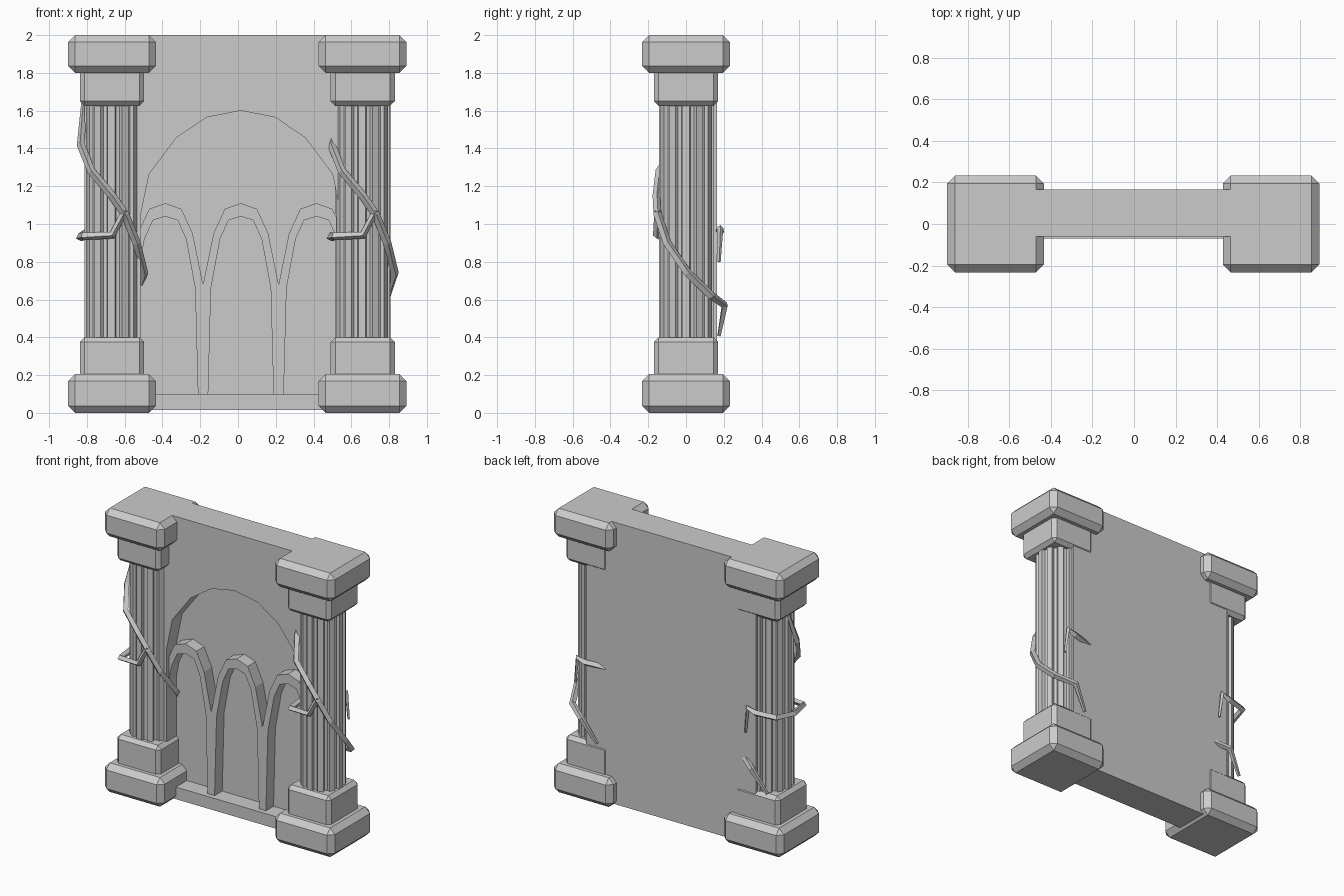
import bpy, bmesh, math

if "Cube" in bpy.data.objects:
    bpy.data.objects.remove(bpy.data.objects["Cube"])

COLUMN_X = (-0.667, 0.66)
MID = 0.015          # arches are centred slightly right of the origin


def add_mesh(name, bm):
    bmesh.ops.recalc_face_normals(bm, faces=bm.faces[:])
    me = bpy.data.meshes.new(name)
    bm.to_mesh(me)
    bm.free()
    ob = bpy.data.objects.new(name, me)
    bpy.context.collection.objects.link(ob)
    return ob


def extrude(name, pts, offset):
    """Closed outline of 3D points pushed along an offset."""
    bm = bmesh.new()
    face = bm.faces.new([bm.verts.new(p) for p in pts])
    geo = bmesh.ops.extrude_face_region(bm, geom=[face])["geom"]
    bmesh.ops.translate(bm, vec=offset,
                        verts=[v for v in geo if isinstance(v, bmesh.types.BMVert)])
    return add_mesh(name, bm)


def panel(name, xz, y0, y1):
    return extrude(name, [(x, y0, z) for x, z in xz], (0, y1 - y0, 0))


def block(name, lo, hi, bevel=0.0):
    bm = bmesh.new()
    bmesh.ops.create_cube(bm, size=1)
    for v in bm.verts:
        v.co = [(a + b) / 2 + c * (b - a) for a, b, c in zip(lo, hi, v.co)]
    if bevel:
        bmesh.ops.bevel(bm, geom=bm.edges[:], offset=bevel, segments=1,
                        profile=0.5, affect='EDGES')
    return add_mesh(name, bm)


def vine(name, cx, pts):
    """Square-section strand along (dx, y, z, thickness) points."""
    cu = bpy.data.curves.new(name, 'CURVE')
    cu.dimensions = '3D'
    cu.bevel_depth = 0.022
    cu.bevel_resolution = 0
    cu.use_fill_caps = True
    sp = cu.splines.new('POLY')
    sp.points.add(len(pts) - 1)
    for p, (x, y, z, r) in zip(sp.points, pts):
        p.co = (cx + x, y, z, 1)
        p.radius = r
    tmp = bpy.data.objects.new(name + "_path", cu)
    bpy.context.collection.objects.link(tmp)
    bpy.context.view_layer.update()
    me = bpy.data.meshes.new_from_object(
        tmp.evaluated_get(bpy.context.evaluated_depsgraph_get()))
    bpy.data.objects.remove(tmp)
    for poly in me.polygons:
        poly.use_smooth = False
    ob = bpy.data.objects.new(name, me)
    bpy.context.collection.objects.link(ob)


long_path = [(-.15, .03, 1.64, .6), (-.165, -.05, 1.42, 1), (-.11, -.14, 1.28, 1),
             (0, -.155, 1.15, 1), (.07, -.15, 1.05, 1), (.13, -.10, .90, 1),
             (.17, .01, .74, 1), (.13, .135, .62, 1), (.01, .205, .57, .9),
             (-.09, .175, .41, .5)]
ring_path = [(.07, -.15, 1.07, .8), (.0, -.155, .94, .9), (-.15, -.14, .935, 1),
             (-.17, 0, .93, 1), (-.14, .15, .95, 1), (0, .18, .96, 1),
             (.06, .18, .98, .8), (.08, .175, .80, .4)]

# fluted shaft section: ribs alternating with shallow grooves
section = []
FLUTES = 12
for i in range(FLUTES):
    for t, r in ((-.30, .147), (.20, .147), (.30, .128), (.60, .128)):
        a = 2 * math.pi * (i + t) / FLUTES
        section.append((r * math.cos(a), r * math.sin(a)))

# columns: footing, plinth, shaft, neck, capital and their vines
for side, cx in zip(("left", "right"), COLUMN_X):
    for part, h, z0, z1, bev in (("footing", .2325, 0, .205, .037),
                                 ("plinth", .17, .20, .40, .025),
                                 ("neck", .17, 1.625, 1.805, .025),
                                 ("capital", .2325, 1.80, 2.0, .037)):
        z_low, z_high = z0, z1
        if part == "plinth":
            z_low -= .04      # hidden bevel sinks into the footing
        if part == "neck":
            z_high += .04
        block(f"{side}_{part}", (cx - h, -h, z_low), (cx + h, h, z_high), bev)
    extrude(f"{side}_shaft", [(cx + x, y + .003, .38) for x, y in section],
            (0, 0, 1.27))
    vine(f"{side}_long_vine", cx, long_path)
    vine(f"{side}_ring_vine", cx, ring_path)

# back wall slab
block("back_wall", (-.66, .05, .015), (.66, .165, 2.0))

# front wall with the big arched recess
half = [(.53, .015), (.53, 1.05), (.485, 1.265), (.34, 1.458), (.18, 1.565)]
arch = ([(MID + x, z) for x, z in half] + [(MID, 1.60)]
        + [(MID - x, z) for x, z in reversed(half)])
panel("arched_front_wall",
      [(-.66, .015), (-.66, 2.0), (.66, 2.0), (.66, .015)] + arch, -.06, .05)

# sill along the foot of the recess
block("sill", (-.60, -.07, .015), (.60, .06, .10))

# three narrow tracery arches sharing mullions
outer = [(.2, .02), (.2, .68), (.145, .95), (.085, 1.08)]
inner = [(.175, .02), (.158, .66), (.11, .92), (.065, 1.02)]


def mirrored(pts, top):
    return [(-x, z) for x, z in pts] + [(0, top)] + pts[::-1]


for i in (-1, 0, 1):
    outline = mirrored(outer, 1.11) + mirrored(inner, 1.04)[::-1]
    panel(f"tracery_arch_{i + 2}",
          [(MID + .4 * i + x, z) for x, z in outline], -.035, .055)
